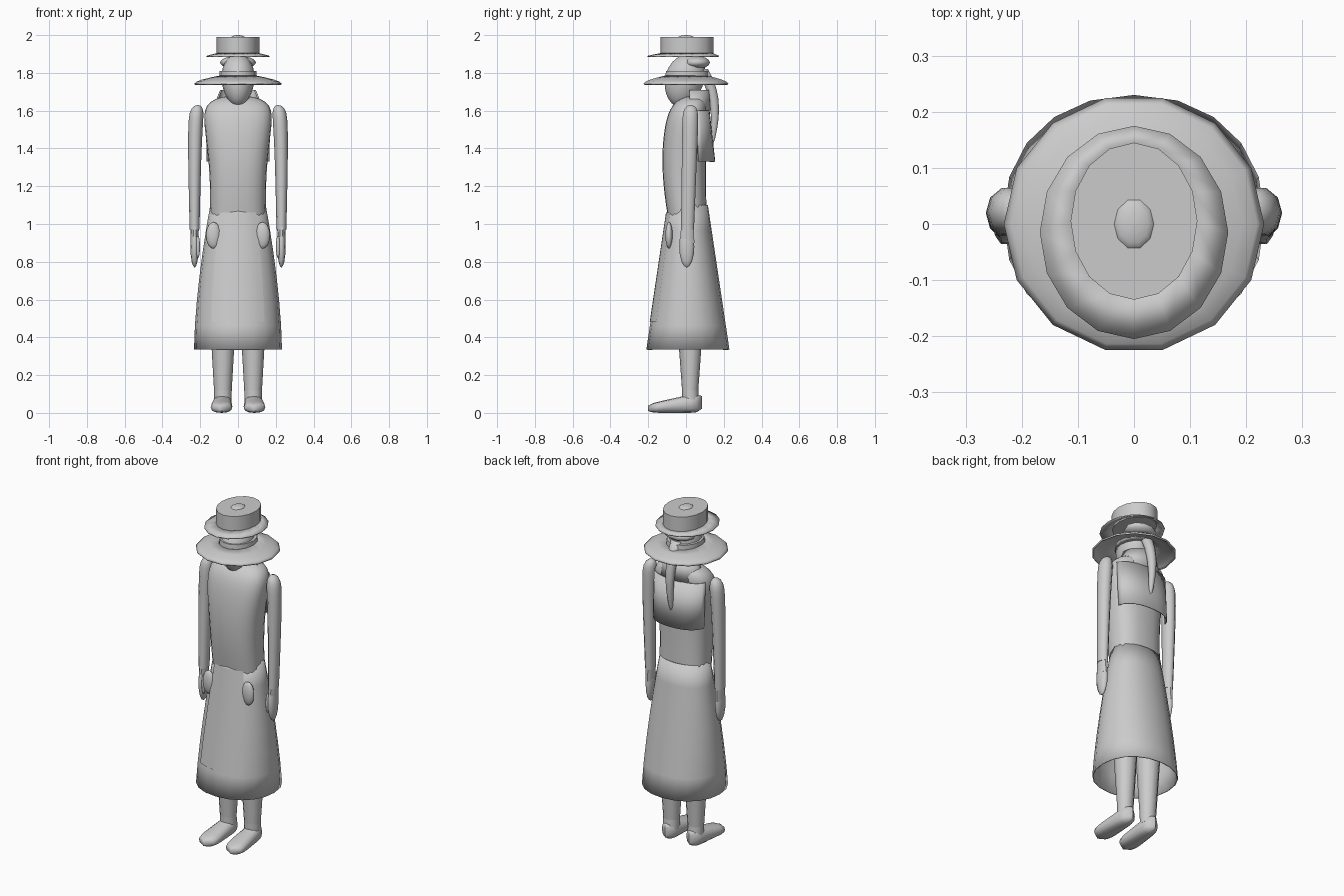
import bpy, bmesh
from math import sin, cos, pi, radians, sqrt, copysign

cube = bpy.data.objects.get("Cube")
if cube:
    bpy.data.objects.remove(cube)

GREY = (0.6, 0.6, 0.6, 1)
grey = bpy.data.materials.new("light grey")
grey.use_nodes = True
grey.diffuse_color = GREY
grey.node_tree.nodes["Principled BSDF"].inputs["Base Color"].default_value = GREY


def mix(start, end, t):
    return start + (end - start) * t


def dome(t, sharpness):
    """Full size for most of the way, rounding off to nothing at one."""
    return sqrt(max(0, 1 - abs(t) ** sharpness))


def skin(name, section, steps=1, sides=16, squareness=1, arc=None,
         upright=True, capped=True, thickness=0, smooth_angle=50):
    """Skin elliptical rings; section(t) gives centre, half width and half depth."""
    bm = bmesh.new()
    start, end = arc or (0, 360)
    count = sides + 1 if arc else sides
    rings = []
    for step in range(steps + 1):
        (x, y, z), width, depth = section(step / steps)
        ring = []
        for i in range(count):
            angle = radians(mix(start, end, i / sides))
            across = max(width, 0.001) * copysign(abs(cos(angle)) ** squareness, cos(angle))
            along = max(depth, 0.001) * copysign(abs(sin(angle)) ** squareness, sin(angle))
            offset = (x + across, y + along, z) if upright else (x + across, y, z + along)
            ring.append(bm.verts.new(offset))
        rings.append(ring)
    for low, high in zip(rings, rings[1:]):
        for i in range(sides):
            j = (i + 1) % count
            bm.faces.new((low[i], low[j], high[j], high[i]))
    if capped and not arc:
        bm.faces.new(reversed(rings[0]))
        bm.faces.new(rings[-1])
    bmesh.ops.recalc_face_normals(bm, faces=bm.faces)
    mesh = bpy.data.meshes.new(name)
    bm.to_mesh(mesh)
    bm.free()
    mesh.materials.append(grey)
    part = bpy.data.objects.new(name, mesh)
    bpy.context.collection.objects.link(part)
    bpy.ops.object.select_all(action="DESELECT")
    part.select_set(True)
    bpy.context.view_layer.objects.active = part
    bpy.ops.object.shade_smooth_by_angle(angle=radians(smooth_angle))
    if thickness:
        shell = part.modifiers.new("thickness", "SOLIDIFY")
        shell.thickness = thickness
        shell.offset = -1


def taper(name, bottom, top, bottom_size, top_size, **options):
    """Straight tapered tube between two centres."""
    def section(t):
        centre = [mix(a, b, t) for a, b in zip(bottom, top)]
        width, depth = [mix(a, b, t) for a, b in zip(bottom_size, top_size)]
        return centre, width, depth
    skin(name, section, **options)


def ball(name, centre, size):
    """Ellipsoid with the given half sizes."""
    x, y, z = centre
    width, depth, height = size

    def section(t):
        return (x, y, z - height * cos(pi * t)), width * sin(pi * t), depth * sin(pi * t)
    skin(name, section, steps=8, sides=10, smooth_angle=80)


# Dress: bodice with rounded shoulders over an open flared skirt
def bodice_section(u):
    t = sin(u * pi / 2)
    shoulder = dome(t, 18)
    width = mix(0.147, 0.187, sin(t * pi / 2) ** 4)
    depth = 0.1 + 0.015 * sin(pi * t)
    y = 0.01 - 0.02 * sin(pi * t) + 0.03 * t ** 8
    return (0, y, mix(1, 1.68, t)), width * shoulder, depth * shoulder


def skirt_section(t):
    width = mix(0.233, 0.147, t ** 1.6)
    return (0, 0.01, mix(0.335, 1.1, t)), width, mix(0.22, 0.106, t)


def panel_section(t):
    centre, width, depth = skirt_section(mix(0.19, 0.95, t))
    return centre, width + 0.004, depth + 0.004


skin("bodice", bodice_section, steps=20, sides=24, squareness=0.8, smooth_angle=70)
skin("skirt", skirt_section, steps=6, sides=20, squareness=0.93, capped=False, thickness=0.006)
skin("skirt_front_panel", panel_section, steps=5, sides=8, squareness=0.93, arc=(234, 306))

# Loose back of the short jacket, and its collar
taper("jacket_back", (0, 0.025, 1.33), (0, 0.025, 1.6), (0.172, 0.13), (0.175, 0.1),
      sides=14, squareness=0.85, arc=(15, 165), thickness=0.006)
taper("collar", (0, 0.035, 1.6), (0, 0.035, 1.71), (0.14, 0.095), (0.095, 0.09),
      sides=12, arc=(-10, 190), thickness=0.008)


# Head, neck and ponytail
def head_section(u):
    t = (1 - cos(pi * u)) / 2
    round_off = sin(pi * u)
    centre = (0, mix(-0.03, 0.015, t), mix(1.62, 1.9, t))
    return centre, mix(0.075, 0.098, t) * round_off, mix(0.095, 0.115, t) * round_off


def ponytail_section(t):
    radius = 0.034 * sqrt(t)
    y = 0.135 + 0.02 * sin(pi * t) - 0.05 * t ** 4
    return (0, y, mix(1.4, 1.82, t)), radius, radius


taper("neck", (0, 0.03, 1.6), (0, 0.03, 1.75), (0.055, 0.05), (0.05, 0.05), sides=12)
skin("head", head_section, steps=12, smooth_angle=80)
skin("ponytail", ponytail_section, steps=8, sides=10, smooth_angle=80)
ball("hair_roll", (0, 0.055, 1.855), (0.095, 0.075, 0.035))


# Wide lower brim with its band, and a flat-topped hat above
def lower_brim_section(t):
    return (0, 0, mix(1.743, 1.785, t)), mix(0.232, 0.1, t ** 1.7), mix(0.23, 0.115, t ** 1.7)


skin("lower_brim", lower_brim_section, steps=4, sides=14, capped=False, thickness=0.009)
taper("lower_band", (0, 0.005, 1.77), (0, 0.005, 1.81), (0.1, 0.118), (0.098, 0.114), sides=14)
taper("upper_brim", (0, -0.015, 1.89), (0, 0.005, 1.905), (0.168, 0.19), (0.11, 0.138),
      capped=False, thickness=0.006)
taper("crown", (0, 0.005, 1.9), (0, 0.005, 1.99), (0.113, 0.14), (0.113, 0.14))
ball("crown_button", (0, 0, 1.985), (0.038, 0.048, 0.015))


# Limbs on both sides
def build_limbs(side, s):
    def arm_section(u):
        t = sin(u * pi / 2)
        round_off = dome(t, 25)
        x = 0.21 + 0.02 * dome(t, 4)
        return ((s * x, mix(0.008, 0.025, t), mix(0.97, 1.63, t)),
                mix(0.026, 0.041, t) * round_off, mix(0.036, 0.046, t) * round_off)

    def shoe_section(t):
        round_off = dome(2 * t - 1, 5)
        height = mix(0.024, 0.055, t)
        return ((s * mix(0.09, 0.08, t), mix(-0.2, 0.085, t), height),
                mix(0.062, 0.046, t) * round_off, height * mix(0.6, 1, round_off))

    skin(side + "_arm", arm_section, steps=14, sides=10, smooth_angle=80)
    ball(side + "_hand", (s * 0.23, 0.004, 0.88), (0.022, 0.042, 0.11))
    ball(side + "_thumb", (s * 0.212, -0.022, 0.88), (0.011, 0.013, 0.06))
    taper(side + "_wrist", (s * 0.23, 0.006, 0.9), (s * 0.23, 0.008, 0.985),
          (0.02, 0.04), (0.023, 0.036), sides=10)
    taper(side + "_ankle", (s * 0.08, 0.025, 0.06), (s * 0.08, 0.022, 0.12),
          (0.046, 0.045), (0.047, 0.043), sides=12)
    taper(side + "_leg", (s * 0.08, 0.022, 0.12), (s * 0.08, 0.022, 0.7),
          (0.047, 0.043), (0.08, 0.085), sides=12)
    skin(side + "_shoe", shoe_section, steps=10, sides=12, upright=False,
         squareness=0.8, smooth_angle=70)
    ball(side + "_pocket", (s * 0.13, -0.09, 0.94), (0.04, 0.02, 0.07))


build_limbs("left", 1)
build_limbs("right", -1)
